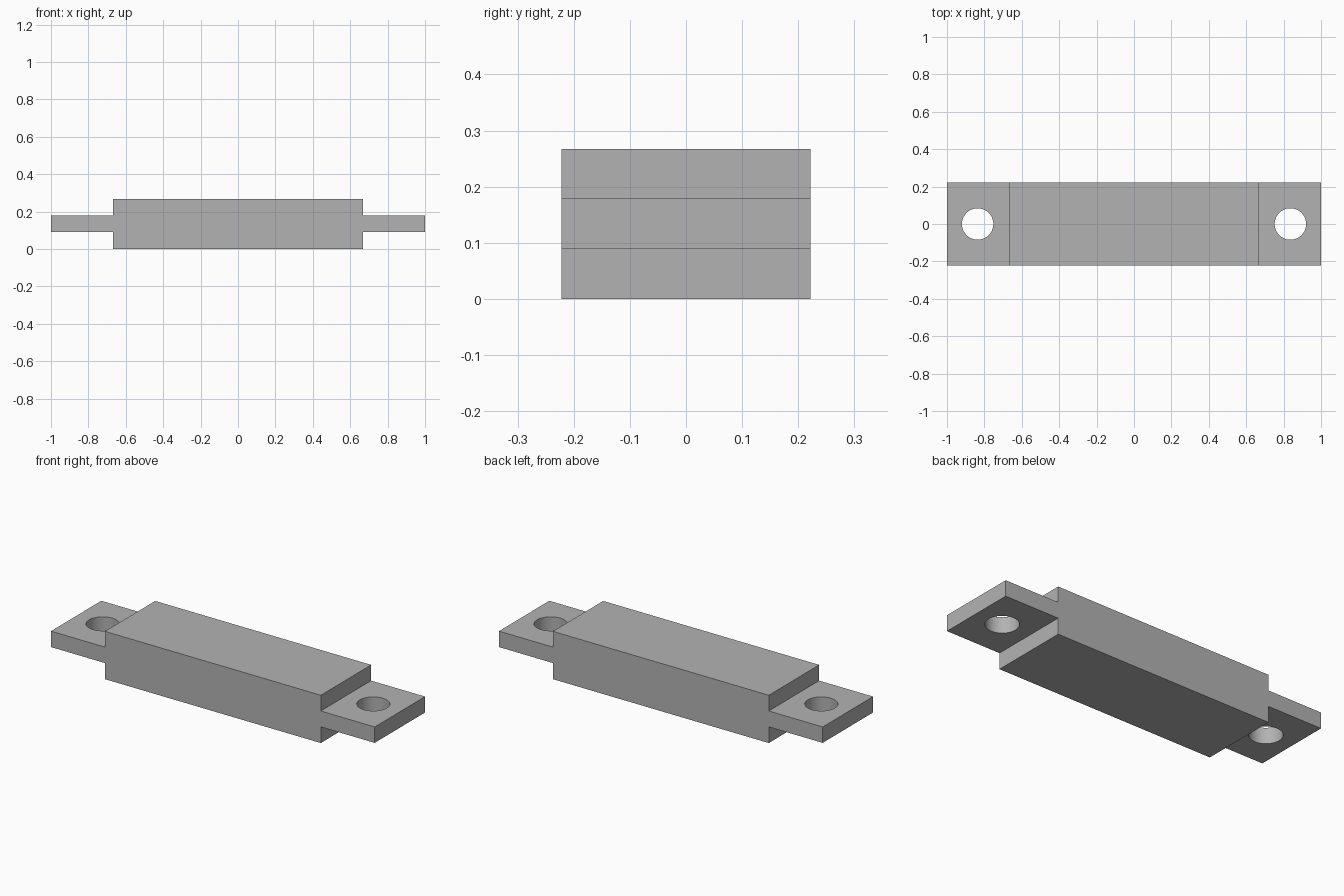
import bpy
import bmesh

cube = bpy.data.objects.get("Cube")
if cube:
    bpy.data.objects.remove(cube, do_unlink=True)

HALF_LENGTH, BODY_HALF, HALF_DEPTH = 1.0, 0.667, 0.222
HEIGHT, TAB_LOW, TAB_HIGH = 0.267, 0.09, 0.179
HOLE_X, HOLE_RADIUS = 0.836, 0.084

grey = bpy.data.materials.new("plain grey")
grey.use_nodes = True
colour = (0.45, 0.45, 0.45, 1)
grey.diffuse_color = colour
grey.node_tree.nodes["Principled BSDF"].inputs["Base Color"].default_value = colour


def make_object(name, bm):
    bmesh.ops.recalc_face_normals(bm, faces=bm.faces)
    mesh = bpy.data.meshes.new(name)
    bm.to_mesh(mesh)
    bm.free()
    mesh.materials.append(grey)
    obj = bpy.data.objects.new(name, mesh)
    bpy.context.collection.objects.link(obj)
    return obj


# Stepped bar: half profile mirrored across x, extruded through its depth
half = [(BODY_HALF, 0), (BODY_HALF, TAB_LOW), (HALF_LENGTH, TAB_LOW),
        (HALF_LENGTH, TAB_HIGH), (BODY_HALF, TAB_HIGH), (BODY_HALF, HEIGHT)]
profile = half + [(-x, z) for x, z in reversed(half)]
bm = bmesh.new()
face = bm.faces.new([bm.verts.new((x, -HALF_DEPTH, z)) for x, z in profile])
extruded = bmesh.ops.extrude_face_region(bm, geom=[face])["geom"]
bmesh.ops.translate(bm, vec=(0, 2 * HALF_DEPTH, 0),
                    verts=[v for v in extruded if isinstance(v, bmesh.types.BMVert)])
bar = make_object("mounting_bar", bm)

# Round bolt hole through each end tab
bm = bmesh.new()
for side in (-1, 1):
    hole = bmesh.ops.create_cone(bm, cap_ends=True, segments=64, radius1=HOLE_RADIUS,
                                 radius2=HOLE_RADIUS, depth=HEIGHT)
    bmesh.ops.translate(bm, vec=(side * HOLE_X, 0, HEIGHT / 2), verts=hole["verts"])
cutter = make_object("hole_cutter", bm)
cutter.hide_render = True

cut = bar.modifiers.new("bolt holes", "BOOLEAN")
cut.object = cutter
cut.solver = "EXACT"
bpy.ops.object.select_all(action="DESELECT")
bpy.context.view_layer.objects.active = bar
bar.select_set(True)
bpy.ops.object.modifier_apply(modifier=cut.name)
bpy.data.objects.remove(cutter, do_unlink=True)

# Smooth hole walls, crisp edges
bpy.ops.object.shade_smooth_by_angle()
